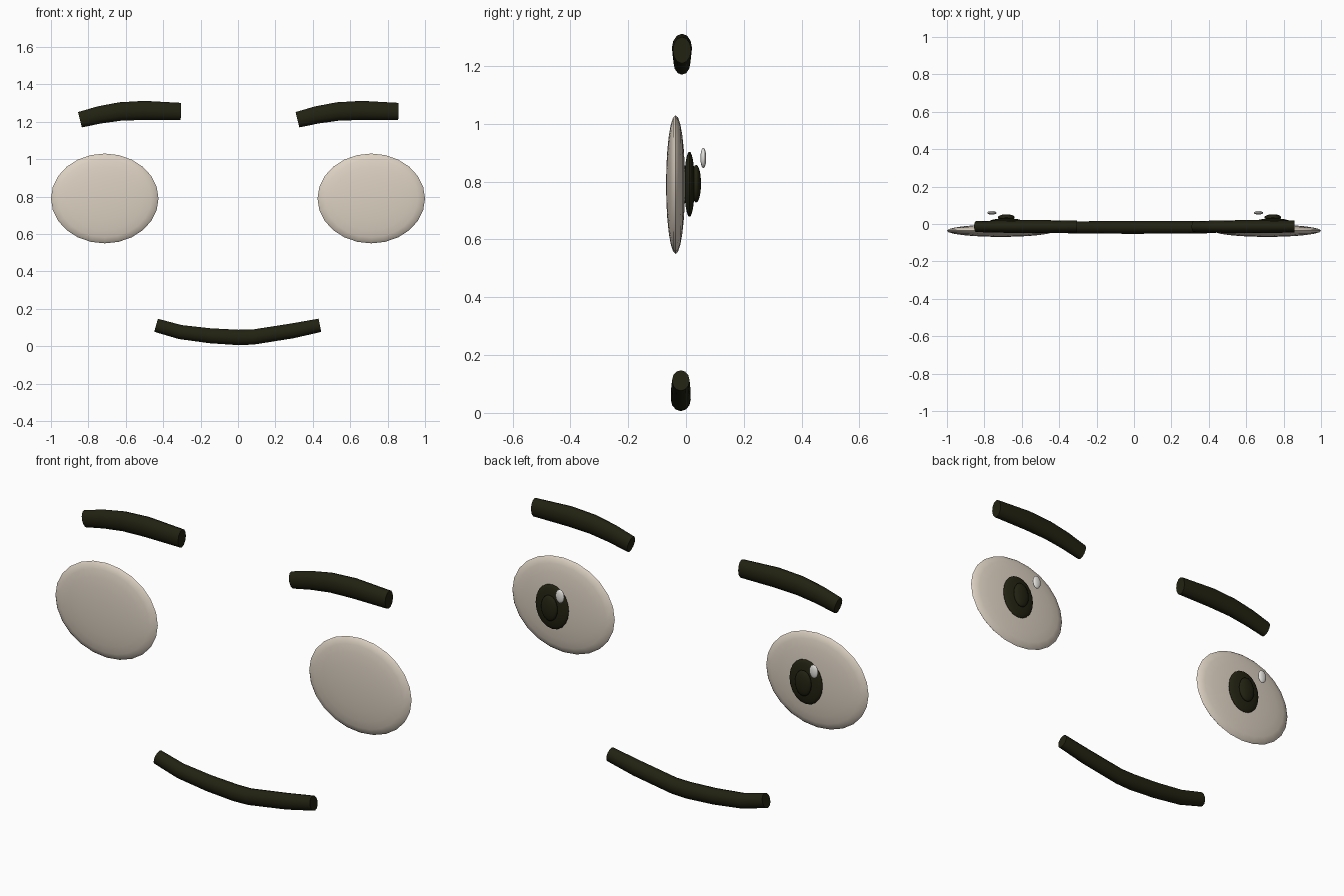
import bpy
import math

cube = bpy.data.objects.get("Cube")
if cube:
    bpy.data.objects.remove(cube, do_unlink=True)


def make_material(name, colour):
    mat = bpy.data.materials.new(name)
    mat.use_nodes = True
    mat.diffuse_color = (*colour, 1)
    mat.node_tree.nodes["Principled BSDF"].inputs["Base Color"].default_value = (*colour, 1)
    return mat


cream = make_material("cream", (0.72, 0.64, 0.54))
dark = make_material("dark olive", (0.016, 0.016, 0.006))
white = make_material("glint white", (0.8, 0.78, 0.75))


def finish(obj, name, mat):
    obj.name = name
    obj.data.materials.clear()
    obj.data.materials.append(mat)
    bpy.ops.object.shade_smooth_by_angle(angle=math.radians(50))


def ellipsoid(name, centre, radii, mat, sides=20):
    """Flattened ball whose poles point along y."""
    bpy.ops.mesh.primitive_uv_sphere_add(segments=sides, ring_count=12, radius=1,
                                         rotation=(math.pi / 2, 0, 0))
    obj = bpy.context.object
    bpy.ops.object.transform_apply(location=False, rotation=True, scale=False)
    obj.location, obj.scale = centre, radii
    bpy.ops.object.transform_apply(location=False, rotation=False, scale=True)
    finish(obj, name, mat)


def tube(name, points, depth, y, radius_y, radius, offset=0):
    """Capped oval tube along (x, z, thickness) points."""
    curve = bpy.data.curves.new(name, "CURVE")
    curve.dimensions = "3D"
    curve.bevel_depth = radius
    curve.bevel_resolution = depth
    curve.use_fill_caps = True
    spline = curve.splines.new("POLY")
    spline.points.add(len(points) - 1)
    for p, (x, z, thick) in zip(spline.points, points):
        p.co = (x, 0, z, 1)
        p.radius = thick
    obj = bpy.data.objects.new(name, curve)
    bpy.context.collection.objects.link(obj)
    obj.location = (offset, y, 0)
    obj.scale.y = radius_y / radius
    bpy.ops.object.select_all(action="DESELECT")
    obj.select_set(True)
    bpy.context.view_layer.objects.active = obj
    bpy.ops.object.convert(target="MESH")
    bpy.ops.object.transform_apply(location=False, rotation=False, scale=True)
    finish(bpy.context.object, name, dark)


# Eyes: the two sides are copies, not mirror images
for side, x in (("right", -0.7125), ("left", 0.7125)):
    ellipsoid(side + "_eyeball", (x, -0.036, 0.79), (0.2875, 0.033, 0.24), cream, 24)
    ellipsoid(side + "_iris", (x + 0.03, 0.012, 0.791), (0.093, 0.018, 0.113), dark)
    ellipsoid(side + "_pupil", (x + 0.03, 0.035, 0.793), (0.045, 0.017, 0.065), dark)
    ellipsoid(side + "_eye_glint", (x - 0.047, 0.06, 0.882), (0.024, 0.01, 0.035), white, 12)

# Eyebrows
brow = [(-0.845, 1.211, 0.88), (-0.74, 1.237, 0.97), (-0.63, 1.255, 1.03),
        (-0.5, 1.261, 1.06), (-0.305, 1.255, 0.96)]
for side, offset in (("right", 0), ("left", 1.163)):
    tube(side + "_eyebrow", brow, 4, -0.014, 0.033, 0.048, offset)

# Mouth
mouth = [(-0.438, 0.112, 0.95), (-0.31, 0.076, 1.0), (-0.15, 0.056, 1.05),
         (0, 0.047, 1.08), (0.08, 0.049, 1.06), (0.29, 0.082, 1.05), (0.438, 0.112, 0.95)]
tube("mouth", mouth, 4, -0.018, 0.032, 0.038)
